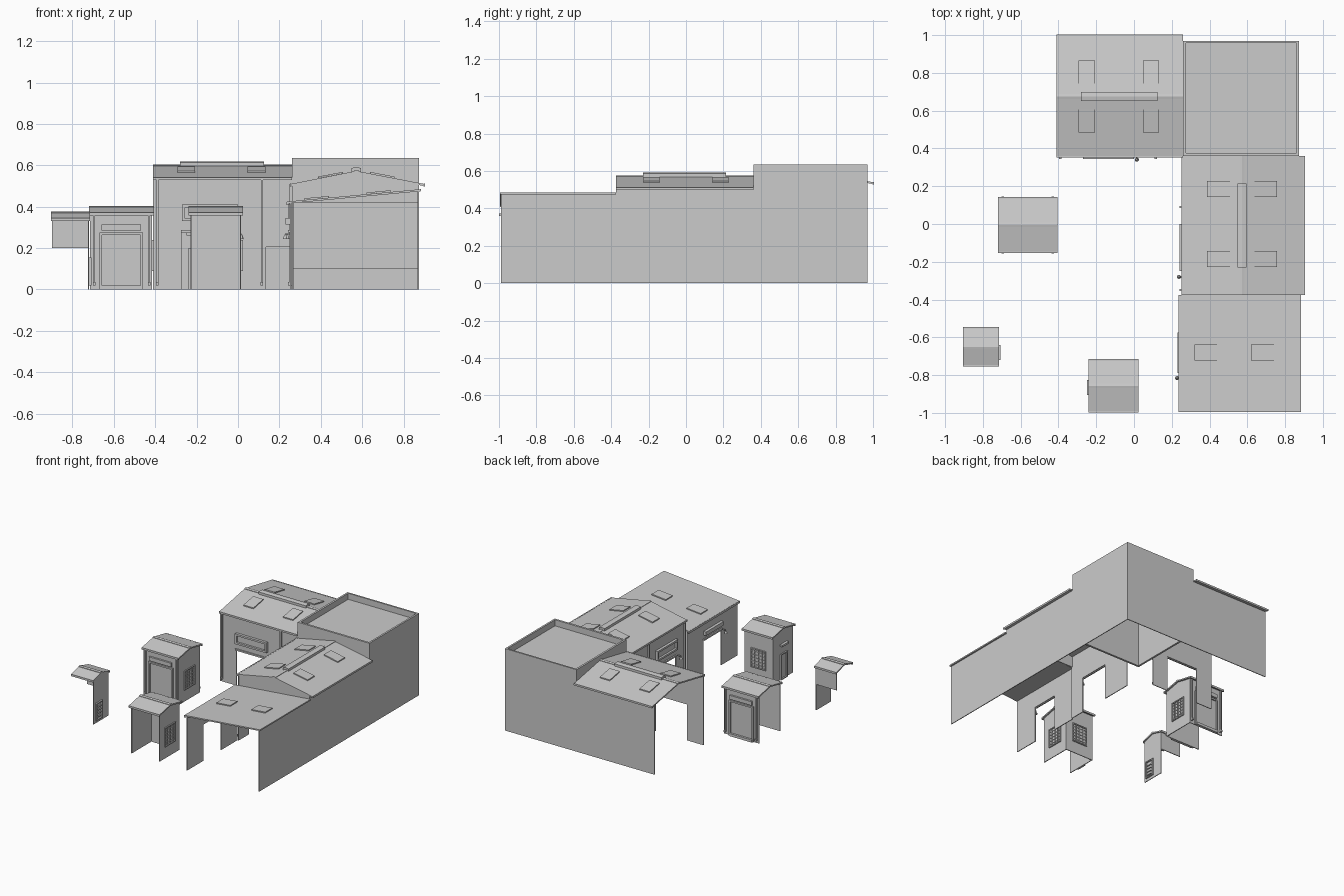
import bpy, bmesh, math
from mathutils import Vector

if "Cube" in bpy.data.objects:
    bpy.data.objects.remove(bpy.data.objects["Cube"])

grey = bpy.data.materials.new("light_grey")
grey.diffuse_color = (0.6, 0.6, 0.6, 1)
grey.use_nodes = True
grey.node_tree.nodes["Principled BSDF"].inputs["Base Color"].default_value = grey.diffuse_color
T = 0.006  # wall thickness


def make(name, verts, faces):
    me = bpy.data.meshes.new(name)
    me.from_pydata(verts, [], faces)
    bm = bmesh.new()
    bm.from_mesh(me)
    bmesh.ops.recalc_face_normals(bm, faces=bm.faces)
    bm.to_mesh(me)
    bm.free()
    me.materials.append(grey)
    ob = bpy.data.objects.new(name, me)
    bpy.context.collection.objects.link(ob)
    return ob


def prism(name, a, b):
    """Solid between two matching outlines."""
    n = len(a)
    sides = [(i, (i + 1) % n, (i + 1) % n + n, i + n) for i in range(n)]
    return make(name, a + b, [tuple(range(n)), tuple(range(n, 2 * n))] + sides)


def box(name, x0, x1, y0, y1, z0, z1):
    def ring(z):
        return [(x0, y0, z), (x1, y0, z), (x1, y1, z), (x0, y1, z)]
    return prism(name, ring(z0), ring(z1))


class Facade:
    """Boxes placed along a wall: u along it, w outward from it."""
    def __init__(self, origin, along, out):
        self.o, self.u, self.w = Vector(origin), Vector(along), Vector(out)

    def box(self, name, u0, u1, w0, w1, z0, z1):
        def ring(z):
            return [(*(self.o + self.u * u + self.w * w), z)
                    for u, w in ((u0, w0), (u1, w0), (u1, w1), (u0, w1))]
        return prism(name, ring(z0), ring(z1))

    def wall(self, name, *pieces):
        for u0, u1, z0, z1 in pieces:
            self.box(name, u0, u1, -T, 0, z0, z1)

    def frame(self, name, u0, u1, z0, z1, b, d):
        self.box(name, u0, u1, 0, d, z1 - b, z1)
        self.box(name, u0, u1, 0, d, z0, z0 + b)
        self.box(name, u0, u0 + b, 0, d, z0 + b, z1 - b)
        self.box(name, u1 - b, u1, 0, d, z0 + b, z1 - b)

    def barred_window(self, u, z0, z1, w):
        self.frame("window_frame", u - w / 2, u + w / 2, z0, z1, 0.008, 0.008)
        for i in range(1, 4):
            p = u - w / 2 + w * i / 4
            self.box("window_bar", p - .002, p + .002, 0, .006, z0, z1)
        for i in range(1, 6):
            p = z0 + (z1 - z0) * i / 6
            self.box("window_slat", u - w / 2, u + w / 2, 0, .004, p - .002, p + .002)

    def pipe(self, u, top):
        self.box("downpipe", u - .005, u + .005, 0, .012, .02, top)
        self.box("downpipe_foot", u - .006, u + .006, 0, .02, .02, .035)

    def lamp(self, u, z):
        self.box("lamp_arm", u - .003, u + .003, 0, .024, z + .01, z + .016)
        bpy.ops.mesh.primitive_cone_add(vertices=10, radius1=.011, radius2=.004, depth=.02,
                                        location=(*(self.o + self.u * u + self.w * .024), z))
        ob = bpy.context.object
        ob.name = "lamp_shade"
        ob.data.materials.append(grey)

    def garage_door(self, u0, u1, top):
        self.frame("door_frame", u0, u1, 0, top, .012, .01)
        self.box("roller_box", u0 + .01, u1 - .01, 0, .014, top + .01, top + .04)
        self.box("door_sill", u0 + .01, u1 - .01, 0, .016, 0, .02)


def strip_roof(name, axis, span, pts, t):
    """Sheet following (position, height) points, extruded along axis."""
    sec = [(p, z) for p, z in pts] + [(p, z - t) for p, z in reversed(pts)]

    def at(s):
        return [(s, p, z) if axis == 'x' else (p, s, z) for p, z in sec]
    return prism(name, at(span[0]), at(span[1]))


def skylight(axis, s, p, hs, hp, slope, z):
    """Thin raised plate lying on a roof slope."""
    pts = [(p - hp, z - slope * hp + .008), (p + hp, z + slope * hp + .008)]
    strip_roof("skylight", axis, (s - hs, s + hs), pts, .008)


def hall_roof(axis, span, lo, mid, hi, eave, ridge, vent, lights, off):
    strip_roof("hall_roof", axis, span, [(lo, eave), (mid, ridge), (hi, eave)], .01)
    strip_roof("ridge_cap", axis, span,
               [(mid - .012, ridge + .001), (mid, ridge + .004), (mid + .012, ridge + .001)], .006)
    strip_roof("ridge_vent", axis, vent,
               [(mid - .023, ridge + .014), (mid, ridge + .018), (mid + .023, ridge + .014)], .03)
    k = (ridge - eave) / (hi - mid)
    for s in lights:
        for d in (-1, 1):
            skylight(axis, s, mid + d * off, .043, .06, -d * k, ridge - k * off)
    for e in (lo, hi):
        strip_roof("roof_edge", axis, span, [(e - .004, eave + .002), (e + .004, eave + .002)], .014)


# --- two gabled halls meeting at an inner corner ---
hall_roof('x', (-.41, .26), .355, .675, 1.0, .54, .60, (-.28, .125), (-.25, .09), .13)
hall_roof('y', (-.375, .36), .255, .572, .90, .51, .573, (-.23, .215), (-.185, .185), .125)

north = Facade((.26, .365), (-1, 0), (0, -1))
north.wall("north_hall_wall", (0, .125, .205, .54), (.125, .26, 0, .54),
           (.26, .53, .28, .54), (.53, .67, 0, .54))
east = Facade((.262, .36), (0, -1), (-1, 0))
east.wall("east_hall_wall", (0, .12, .205, .51), (.12, .36, 0, .51),
          (.36, .61, .28, .51), (.61, .735, 0, .51))
for f, u0, u1, pipes, lamp, top in ((north, .26, .53, (.145, .65), .245, .54),
                                    (east, .36, .61, (.27, .71), .64, .51)):
    f.frame("upper_window_frame", u0, u1, .33, .41, .014, .02)
    f.box("upper_window_pane", u0, u1, 0, .004, .33, .41)
    f.box("door_lintel", u0 - .005, u1 + .005, 0, .01, .275, .287)
    f.lamp(lamp, .255)
    for p in pipes:
        f.pipe(p, top)

# --- low shed with single slope roof ---
strip_roof("shed_roof", 'y', (-.995, -.375), [(.238, .425), (.885, .485)], .01)
box("shed_gutter", .235, .246, -.995, -.375, .408, .424)
for x in (.38, .68):
    skylight('y', -.68, x, .043, .06, .093, .425 + .093 * (x - .238))
shed = Facade((.252, -.375), (0, -1), (-1, 0))
shed.wall("shed_wall", (0, .20, 0, .42), (.20, .415, .28, .42), (.415, .615, 0, .42))
shed.box("shed_awning", .20, .415, 0, .022, .315, .345)
shed.box("door_lintel", .195, .42, 0, .01, .275, .287)
shed.lamp(.44, .255)

# --- long outer walls ---
box("outer_wall_shed", .868, .874, -.99, -.375, 0, .475)
box("outer_wall_hall", .868, .874, -.375, .36, 0, .51)
box("outer_wall_corner", .868, .874, .36, .97, 0, .635)
box("back_wall_corner", .26, .874, .964, .97, 0, .635)
box("back_wall_hall", -.41, .26, .964, .97, 0, .54)

# --- corner block with parapet ---
box("corner_south_wall", .26, .87, .36, .376, .1, .635)
box("corner_west_wall", .26, .275, .36, .97, .1, .635)
box("corner_parapet", .86, .868, .376, .964, .58, .635)
box("corner_parapet", .275, .86, .957, .964, .58, .635)
box("corner_roof", .27, .868, .37, .964, .58, .588)


# --- gable end of the east hall above the shed ---
def gable(y):
    return [(.262, y, .42), (.87, y, .42), (.87, y, .507), (.572, y, .565), (.262, y, .503)]


prism("hall_gable", gable(-.372), gable(-.366))


# --- three small kiosks ---
def kiosk_roof(x0, x1, y0, y1, eave, ridge):
    mid = (y0 + y1) / 2
    strip_roof("kiosk_roof", 'x', (x0, x1), [(y0, eave), (mid, ridge), (y1, eave)], .01)
    strip_roof("kiosk_ridge_cap", 'x', (x0, x1),
               [(mid - .012, ridge + .001), (mid, ridge + .004), (mid + .012, ridge + .001)], .006)
    for y in (y0, y1):
        box("kiosk_gutter", x0, x1, y - .004, y + .004, eave - .014, eave + .001)


def end_wall(x, y0, y1, eave, ridge):
    def ring(s):
        return [(s, y0, 0), (s, y1, 0), (s, y1, eave), (s, (y0 + y1) / 2, ridge), (s, y0, eave)]
    return prism("kiosk_end_wall", ring(x), ring(x + T))


# garage kiosk: doors front and back, barred window on the right, left side open
kiosk_roof(-.72, -.405, -.15, .14, .372, .40)
end_wall(-.421, -.135, .125, .362, .388)
for f in (Facade((-.715, -.135), (1, 0), (0, -1)), Facade((-.715, .125), (1, 0), (0, 1))):
    f.wall("garage_wall", (0, .30, 0, .362))
    f.garage_door(.045, .255, .275)
    for u in (.02, .285):
        f.pipe(u, .36)
Facade((-.415, -.005), (0, 1), (1, 0)).barred_window(0, .09, .24, .13)

# window kiosk: front open, door on the left
kiosk_roof(-.24, .025, -.995, -.72, .372, .40)
end_wall(-.23, -.98, -.735, .362, .388)
end_wall(.009, -.98, -.735, .362, .388)
back = Facade((-.23, -.735), (1, 0), (0, 1))
back.wall("kiosk_back_wall", (0, .245, 0, .362))
back.barred_window(.122, .09, .24, .13)
Facade((.015, -.857), (0, 1), (1, 0)).barred_window(0, .09, .24, .13)
side = Facade((-.23, -.865), (0, 1), (-1, 0))
side.frame("side_door_frame", -.04, .04, 0, .2, .008, .01)
side.box("side_door_canopy", -.04, .04, 0, .02, .26, .275)

# canopy kiosk: right wall and hanging back panel only
kiosk_roof(-.905, -.715, -.75, -.55, .345, .372)
end_wall(-.726, -.74, -.56, .335, .36)
box("canopy_back_panel", -.90, -.72, -.566, -.56, .2, .338)
door = Facade((-.72, -.68), (0, 1), (1, 0))
door.frame("vent_door_frame", -.04, .04, .02, .155, .008, .012)
for i in range(4):
    door.box("vent_slat", -.035, .035, 0, .007, .04 + i * .025, .046 + i * .025)
